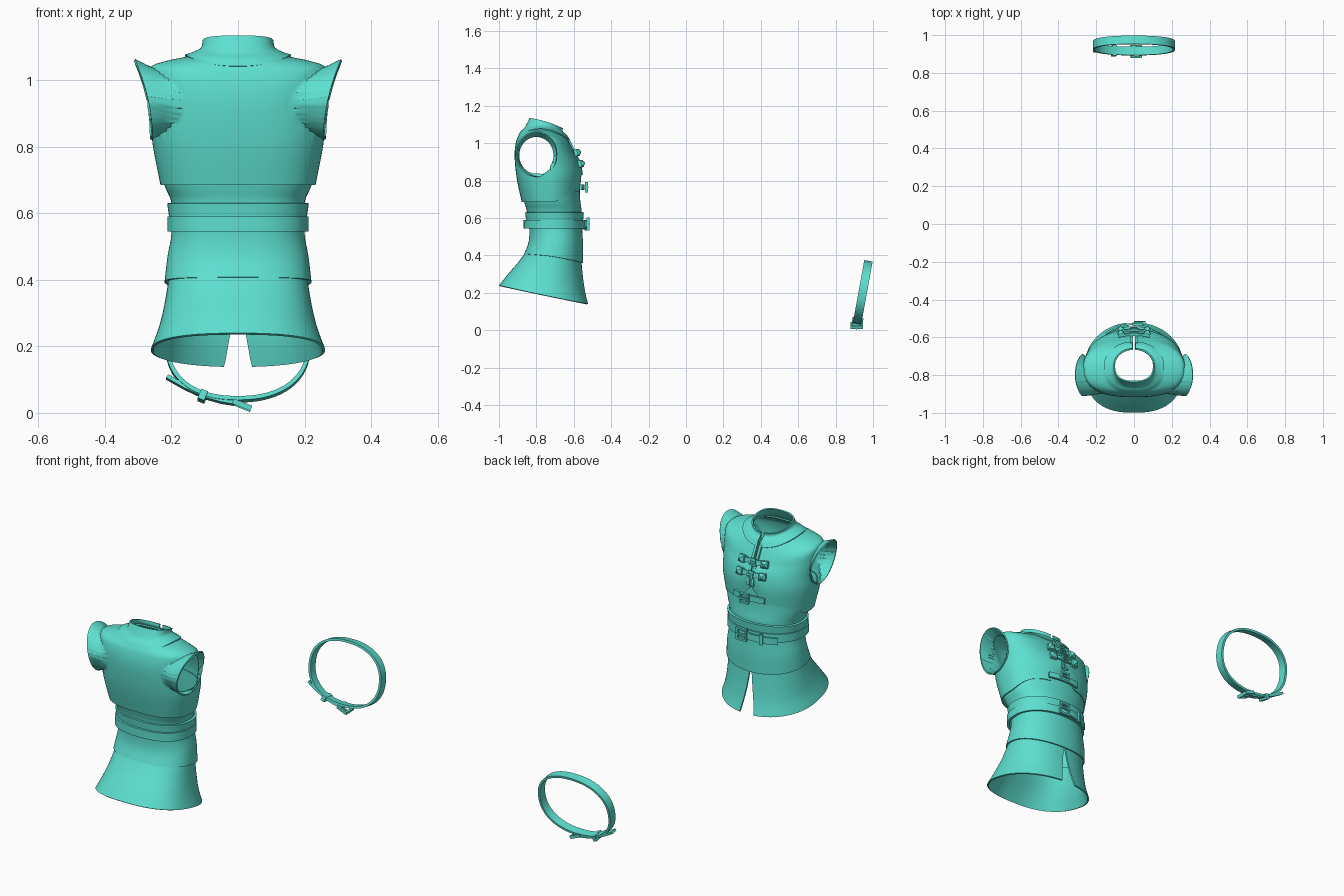
import bpy, bmesh, math
from mathutils import Vector, Matrix

if "Cube" in bpy.data.objects:
    bpy.data.objects.remove(bpy.data.objects["Cube"])

mat = bpy.data.materials.new("teal cloth")
mat.diffuse_color = (0.11, 0.74, 0.63, 1)
mat.use_nodes = True
mat.node_tree.nodes["Principled BSDF"].inputs["Base Color"].default_value = mat.diffuse_color


def finish(name, bm, thick=0):
    me = bpy.data.meshes.new(name)
    bm.to_mesh(me)
    bm.free()
    me.materials.append(mat)
    ob = bpy.data.objects.new(name, me)
    bpy.context.collection.objects.link(ob)
    bpy.ops.object.select_all(action='DESELECT')
    ob.select_set(True)
    bpy.context.view_layer.objects.active = ob
    if thick:
        m = ob.modifiers.new("thickness", 'SOLIDIFY')
        m.thickness, m.offset = thick, -1
        bpy.ops.object.modifier_apply(modifier=m.name)
    bpy.ops.object.shade_smooth_by_angle(angle=math.radians(40))
    return ob


def spline(rings, steps):
    """Smooth in-between rings through the given ones."""
    out = []
    for i in range(len(rings) - 1):
        p = [rings[max(0, min(len(rings) - 1, i + k))] for k in (-1, 0, 1, 2)]
        for s in range(steps):
            t = s / steps
            out.append([0.5 * (2 * b + (c - a) * t + (2 * a - 5 * b + 4 * c - d) * t * t
                               + (3 * b - a - 3 * c + d) * t ** 3) for a, b, c, d in zip(*p)])
    return out + [list(rings[-1])]


def loft(rings, steps=4, n=72, back=2.4, front=2.1, gap=None, warp=None):
    """Rings bottom to top: z back, z side, z front, half width, y back, y front."""
    bm = bmesh.new()
    rows = []
    data = spline(rings, steps)
    for r, (zb, zm, zf, hw, yb, yf) in enumerate(data):
        a0 = math.asin(gap(r / (len(data) - 1)) / hw) if gap else 0
        row = []
        for j in range(n + 1 if gap else n):
            a = a0 + (2 * math.pi - 2 * a0) * j / n
            s, c = math.sin(a), math.cos(a)
            e = 2 / (front if c > 0 else back)
            x = hw * math.copysign(abs(s) ** e, s)
            k = math.copysign(abs(c) ** e, c)
            y = (yb + yf) / 2 + (yf - yb) / 2 * k
            z = zm + (zf - zb) / 2 * k + ((zf + zb) / 2 - zm) * k * k
            row.append(bm.verts.new(warp(x, y, z) if warp else (x, y, z)))
        rows.append(row)
    for lo, hi in zip(rows, rows[1:]):
        for j in range(n):
            k = (j + 1) % len(lo)
            bm.faces.new((lo[j], hi[j], hi[k], lo[k]))
    return bm


def band(name, pts, across, width, thick, closed=False):
    """Flat strap following a path."""
    bm = bmesh.new()
    pts, w = [Vector(p) for p in pts], Vector(across).normalized()
    m, rows = len(pts), []
    for i, p in enumerate(pts):
        a = pts[(i - 1) % m] if closed else pts[max(i - 1, 0)]
        b = pts[(i + 1) % m] if closed else pts[min(i + 1, m - 1)]
        nrm = (b - a).cross(w).normalized() * thick / 2
        h = w * width / 2
        rows.append([bm.verts.new(q) for q in (p + h + nrm, p + h - nrm, p - h - nrm, p - h + nrm)])
    for i in range(m if closed else m - 1):
        A, B = rows[i], rows[(i + 1) % m]
        for k in range(4):
            bm.faces.new((A[k], A[(k + 1) % 4], B[(k + 1) % 4], B[k]))
    if not closed:
        bm.faces.new(rows[0])
        bm.faces.new(rows[-1][::-1])
    bmesh.ops.recalc_face_normals(bm, faces=bm.faces)
    return finish(name, bm)


def box(bm, M, loc, size, taper=1):
    r = bmesh.ops.create_cube(bm, size=1)
    for v in r['verts']:
        s = taper if v.co.y > 0 else 1
        v.co = M @ Vector((loc[0] + v.co.x * size[0] * s, loc[1] + v.co.y * size[1],
                           loc[2] + v.co.z * size[2] * s))


def buckle(name, M, w, h, bar=0.01, depth=0.014):
    """Rectangular frame with a prong, facing local +y."""
    bm = bmesh.new()
    for s in (-1, 1):
        box(bm, M, (s * w / 2, 0, 0), (bar, depth, h + bar))
        box(bm, M, (0, 0, s * h / 2), (w, depth, bar))
    box(bm, M, (0, depth * 0.5, 0), (w + bar, 0.008, 0.009))
    finish(name, bm)


# chest piece: hem rises toward the front into a central notch
def hem_warp(x, y, z):
    t = max(0, min(1, (y + 0.72) / 0.14))
    hem = 0.685 + 0.055 * t * t * (3 - 2 * t)
    if y > -0.7:
        hem += 0.08 * max(0, 1 - abs(x) / 0.08)
    if z < 0.95:
        z = hem + (z - 0.685) * (0.95 - hem) / 0.265
    return (x, y, z)


chest = loft([(.685, .685, .685, .233, -.878, -.562), (.80, .81, .79, .257, -.903, -.558),
              (.90, .90, .87, .262, -.915, -.568), (.97, .98, .93, .268, -.915, -.59),
              (1.02, 1.035, .975, .265, -.905, -.61), (1.045, 1.055, 1.01, .22, -.893, -.628),
              (1.06, 1.07, 1.035, .155, -.88, -.642), (1.075, 1.085, 1.055, .115, -.862, -.66)],
             steps=6, n=120, back=2.7, gap=lambda t: 0.004, warp=hem_warp)

# arm openings, each pulled out into a short flared cap sleeve
CY, CZ, RY, RZ = -.80, .935, .098, .105
hole = [f for f in chest.faces if abs(f.calc_center_median().x) > .12 and
        ((f.calc_center_median().y - CY) / RY) ** 2 + ((f.calc_center_median().z - CZ) / RZ) ** 2 < 1]
bmesh.ops.delete(chest, geom=hole, context='FACES')
rim = [e for e in chest.edges if e.is_boundary and
       all(abs(v.co.x) > .12 and .8 < v.co.z < 1.07 and v.co.y < -.66 for v in e.verts)]
for v in {v for e in rim for v in e.verts}:
    a = math.atan2((v.co.z - CZ) / RZ, (v.co.y - CY) / RY)
    v.co.y, v.co.z = CY + RY * math.cos(a), CZ + RZ * math.sin(a)
for step in (0.5, 1):
    new = bmesh.ops.extrude_edge_only(chest, edges=rim)['geom']
    rim = [g for g in new if isinstance(g, bmesh.types.BMEdge) and g.is_boundary]
    for v in [g for g in new if isinstance(g, bmesh.types.BMVert)]:
        a = math.atan2((v.co.z - CZ) / RZ, (v.co.y - CY) / RY)
        t = (1 + math.sin(a)) / 2
        goal = Vector((math.copysign(.257 + .053 * t * t, v.co.x),
                       CY + .112 * math.cos(a), .942 + .122 * math.sin(a)))
        v.co = v.co.lerp(goal, step)
finish("chest_piece", chest, 0.007)

# collar with shoulder yoke, split at the front
finish("collar", loft([(1.043, 1.077, 1.018, .16, -.897, -.622), (1.066, 1.083, 1.045, .14, -.882, -.638),
                       (1.085, 1.097, 1.062, .112, -.862, -.658), (1.135, 1.115, 1.08, .107, -.836, -.658)],
                      back=2.5, gap=lambda t: 0.008), 0.007)

# lining below the chest, waist and skirt
finish("undershirt", loft([(.60, .60, .60, .20, -.85, -.56), (.64, .64, .64, .202, -.852, -.558),
                           (.70, .70, .70, .226, -.868, -.566), (.83, .83, .825, .248, -.89, -.57)],
                          back=2.6), 0.005)
finish("waist", loft([(.408, .393, .36, .221, -.866, -.55), (.47, .47, .45, .212, -.842, -.55),
                      (.54, .54, .54, .20, -.838, -.555), (.61, .61, .61, .203, -.848, -.555)]), 0.007)
finish("skirt", loft([(.24, .188, .14, .262, -.999, -.521), (.30, .25, .205, .239, -.952, -.538),
                      (.36, .32, .28, .222, -.90, -.55), (.42, .405, .375, .208, -.855, -.56)],
                     back=2.5, gap=lambda t: 0.002 + 0.038 * (1 - t)), 0.008)

# waist band and belt
finish("waist_band", loft([(.588, .588, .588, .207, -.855, -.55), (.63, .63, .63, .213, -.86, -.546)]), 0.012)
finish("waist_belt", loft([(.545, .545, .545, .212, -.868, -.542), (.59, .59, .59, .212, -.868, -.542)],
                          steps=1), 0.014)


def arc(x0, x1, z, hw, ym, yf, dz=0, n=12):
    """Path across the rounded front of the body."""
    xs = [x0 + (x1 - x0) * i / n for i in range(n + 1)]
    return [(x, ym + (yf - ym) * math.sqrt(1 - (x / hw) ** 2), z + dz * x) for x in xs]


band("belt_tail", arc(-.15, .05, .565, .214, -.705, -.53, .08), (0, 0, 1), .036, .010)
band("belt_keeper", arc(-.088, -.072, .562, .214, -.705, -.522, n=2), (0, 0, 1), .056, .012)
buckle("belt_buckle", Matrix.Translation((.03, -.524, .568)), .052, .058)

# lower chest strap across the notch
band("chest_strap", arc(-.085, .10, .765, .255, -.73, -.548), (0, 0, 1), .03, .012)
buckle("chest_buckle", Matrix.Translation((.02, -.532, .765)), .046, .046)

# two upper straps with pointed square studs
for i, (z, yf) in enumerate(((.95, -.583), (.89, -.562))):
    band(f"upper_strap_{i}", arc(-.075, .075, z, .26, -.75, yf), (0, -.25, 1), .024, .012)
    studs = bmesh.new()
    for s in (-1, 1):
        y = -.75 + (yf + .75) * math.sqrt(1 - (.068 / .26) ** 2)
        M = Matrix.Translation((s * .068, y + .004, z)) @ Matrix.Rotation(-s * .27, 4, 'Z') \
            @ Matrix.Rotation(.25, 4, 'X')
        box(studs, M, (0, 0, 0), (.036, .018, .036))
        box(studs, M, (0, .016, 0), (.036, .014, .036), .25)
    finish(f"strap_studs_{i}", studs)
    buckle(f"upper_buckle_{i}", Matrix.Translation((0, yf + .006, z)) @ Matrix.Rotation(.25, 4, 'X'),
           .03, .03, .007, .01)

# front placket strips beside the opening
for s in (-1, 1):
    band("placket", [(s * .013, y, z) for y, z in ((-.555, .83), (-.562, .87), (-.583, .93),
                                                  (-.607, .98), (-.632, 1.03))], (1, 0, 0), .014, .01)

# separate loose belt, leaning loop
UP = Vector((0, .06, .33)).normalized()
ACROSS = Vector((0, UP.z, -UP.y))
MID = Vector((0, .945, .203))


def on_loop(x, z):
    return MID + Vector((x, 0, 0)) + UP * ((z - MID.z) / UP.z)


loop = []
for i in range(64):
    c, s = math.cos(i * math.pi / 32), math.sin(i * math.pi / 32)
    loop.append(on_loop(.212 * math.copysign(abs(c) ** .88, c), .203 + .162 * math.copysign(abs(s) ** .88, s)))
band("loose_belt", loop, ACROSS, .045, .012, True)
band("loose_belt_tail", [on_loop(x, z) for x, z in ((-.213, .108), (-.16, .078), (-.10, .05), (-.05, .036),
                                                    (0, .028))], ACROSS, .036, .012)
band("loose_belt_keeper", [on_loop(-.116, .054), on_loop(-.096, .046)], ACROSS, .058, .03)
R = Matrix((Vector((.93, 0, -.37)), Vector((-.37, 0, -.93)), Vector((0, 1, 0)))).transposed().to_4x4()
buckle("loose_belt_buckle", Matrix.Translation(on_loop(.012, .025)) @ R, .05, .058, .01, .016)
